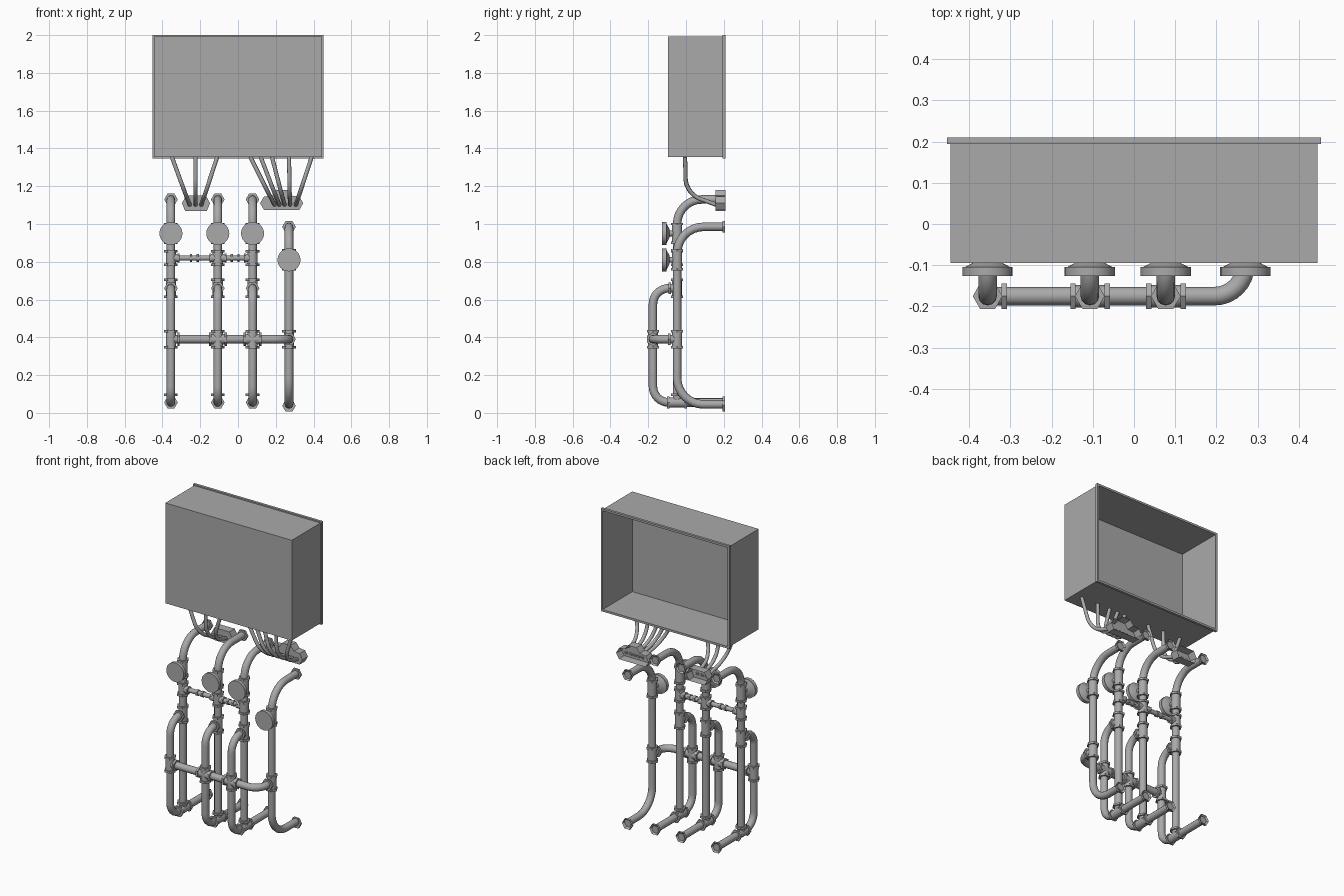
import bpy, bmesh, math
from mathutils import Vector, Matrix
from mathutils.geometry import interpolate_bezier

if "Cube" in bpy.data.objects:
    bpy.data.objects.remove(bpy.data.objects["Cube"])

GREY = (0.4, 0.4, 0.4, 1)
metal = bpy.data.materials.new("grey_metal")
metal.use_nodes = True
metal.diffuse_color = GREY
metal.node_tree.nodes["Principled BSDF"].inputs["Base Color"].default_value = GREY

R = 0.0225            # pipe radius
RISER, BRANCH = -0.047, -0.175   # depth of the rear and front pipe runs
BACK = 0.2
X, Y, Z = Vector((1, 0, 0)), Vector((0, 1, 0)), Vector((0, 0, 1))


def add(name, mesh, smooth=False):
    ob = bpy.data.objects.new(name, mesh)
    bpy.context.collection.objects.link(ob)
    mesh.materials.clear()
    mesh.materials.append(metal)
    if smooth:
        bpy.ops.object.select_all(action='DESELECT')
        ob.select_set(True)
        bpy.context.view_layer.objects.active = ob
        bpy.ops.object.shade_smooth_by_angle(angle=math.radians(40))
    return ob


def from_bmesh(name, bm, smooth=False):
    mesh = bpy.data.meshes.new(name)
    bm.to_mesh(mesh)
    bm.free()
    return add(name, mesh, smooth)


def pipe(name, points, bend=0.1, radius=R):
    """Tube along a path whose corners are rounded."""
    pts = [Vector(p) for p in points]
    path = [pts[0]]
    for a, c, b in zip(pts, pts[1:], pts[2:]):
        d1, d2 = (a - c).normalized(), (b - c).normalized()
        path += interpolate_bezier(c + d1 * bend, c + d1 * bend * 0.45,
                                   c + d2 * bend * 0.45, c + d2 * bend, 9)
    path.append(pts[-1])
    curve = bpy.data.curves.new(name, 'CURVE')
    curve.dimensions = '3D'
    curve.bevel_depth, curve.bevel_resolution = radius, 4
    curve.use_fill_caps = True
    spline = curve.splines.new('POLY')
    spline.points.add(len(path) - 1)
    for sp, p in zip(spline.points, path):
        sp.co = (*p, 1)
    temp = bpy.data.objects.new(name, curve)
    bpy.context.collection.objects.link(temp)
    bpy.context.view_layer.update()
    mesh = bpy.data.meshes.new_from_object(
        temp.evaluated_get(bpy.context.evaluated_depsgraph_get()))
    bpy.data.objects.remove(temp)
    return add(name, mesh, True)


def lathe(name, centre, axis, length, r1, r2=None, sides=16, socket=False):
    """Cylinder or cone centred on a point along an axis."""
    side = X if axis == Z else Z     # keeps a hexagon corner towards y or z
    up = axis.cross(side)
    turn = Matrix((up, side, axis) if axis != Y else (side, up, axis)).transposed()
    if turn.determinant() < 0:
        turn.col[1] = -turn.col[1]
    bm = bmesh.new()
    bmesh.ops.create_cone(bm, cap_ends=True, segments=sides, radius1=r1,
                          radius2=r1 if r2 is None else r2, depth=length,
                          matrix=Matrix.Translation(centre) @ turn.to_4x4())
    if socket:
        cap = max(bm.faces, key=lambda f: f.calc_center_median().dot(axis))
        bmesh.ops.inset_region(bm, faces=[cap], thickness=0.012)
        bmesh.ops.translate(bm, verts=cap.verts, vec=-axis * 0.012)
    return from_bmesh(name, bm, sides > 6)


def ring(x, y, z, axis):
    lathe("hex_collar", Vector((x, y, z)), axis, 0.013, 0.036, sides=6)


def joint(x, y, z, axis, reach=0.042):
    """Thicker sleeve with a collar at each end."""
    c = Vector((x, y, z))
    lathe("joint_sleeve", c, axis, 2 * reach, 0.027)
    for s in (-1, 1):
        ring(*(c + axis * reach * s), axis)


def end_nut(x, z):
    lathe("wall_nut", Vector((x, BACK, z)), Y, 0.014, 0.036, sides=6, socket=True)


def gauge(x, z):
    lathe("gauge_stem", Vector((x, -0.075, z)), Y, 0.05, 0.015)
    lathe("gauge_back", Vector((x, -0.097, z)), Y, 0.018, 0.058, 0.024, 24)
    lathe("gauge_dial", Vector((x, -0.115, z)), Y, 0.022, 0.061, sides=24)
    lathe("gauge_sleeve", Vector((x, RISER, z)), Z, 0.1, 0.027)
    for s in (-1, 1):
        ring(x, RISER, z + 0.05 * s, Z)


# Cabinet, open at the back, with a projecting rim
W, FRONT, LOW, HIGH = 0.445, -0.095, 1.355, 1.993
bm = bmesh.new()
bmesh.ops.create_cube(bm, size=1, matrix=Matrix.Translation((0, (FRONT + 0.2) / 2, (LOW + HIGH) / 2))
                      @ Matrix.Diagonal((2 * W, 0.2 - FRONT, HIGH - LOW, 1)))
bm.faces.ensure_lookup_table()
bmesh.ops.delete(bm, geom=[max(bm.faces, key=lambda f: f.calc_center_median().y)], context='FACES')
cabinet = from_bmesh("cabinet", bm)
shell = cabinet.modifiers.new("wall", 'SOLIDIFY')
shell.thickness, shell.offset = 0.005, -1

bm = bmesh.new()
T = 0.013
mid = (LOW + HIGH) / 2
for s in (-1, 1):
    for loc, size in (((s * (0.453 - T / 2), 0.202, mid), (T, 0.016, 0.654)),
                      ((0, 0.202, mid + s * (0.327 - T / 2)), (0.906 - 2 * T, 0.016, T))):
        bmesh.ops.create_cube(bm, size=1, matrix=Matrix.Translation(loc) @ Matrix.Diagonal((*size, 1)))
from_bmesh("cabinet_rim", bm)

# Three double risers with a front bypass loop each
for x in (-0.355, -0.107, 0.077):
    pipe("riser", [(x, RISER, 0.05), (x, RISER, 1.13), (x, BACK, 1.13)], 0.13)
    pipe("bypass_loop", [(x, RISER, 0.66), (x, BRANCH, 0.66), (x, BRANCH, 0.055), (x, RISER, 0.055)], 0.085)
    pipe("floor_pipe", [(x, RISER, 0.055), (x, BACK, 0.055)])
    end_nut(x, 1.13)
    end_nut(x, 0.055)
    joint(x, RISER, 0.055, Y, 0.046)
    ring(x, RISER, 0.095, Z)
    joint(x, RISER, 0.66, Z, 0.046)
    ring(x, RISER - 0.04, 0.66, Y)
    joint(x, BRANCH, 0.39, Z)
    joint(x, RISER, 0.82, Z, 0.035)
    gauge(x, 0.95)

# Single riser on the left
x = 0.27
pipe("single_riser", [(x, BACK, 0.045), (x, RISER, 0.045), (x, RISER, 0.985), (x, BACK, 0.985)], 0.14)
end_nut(x, 0.038)
end_nut(x, 0.985)
joint(x, RISER, 0.39, Z)
ring(x, RISER - 0.042, 0.39, Y)
gauge(x, 0.81)

# Lower cross pipe, joining the single riser with a bend
pipe("cross_pipe", [(-0.355, BRANCH, 0.39), (x, BRANCH, 0.39), (x, RISER, 0.39)], 0.075)
for rx in (-0.315, -0.148, -0.065, 0.036, 0.119):
    ring(rx, BRANCH, 0.39, X)
for cx in (-0.107, 0.077):
    lathe("cross_sleeve", Vector((cx, BRANCH, 0.39)), X, 0.08, 0.027)

# Thin upper link between the double risers
pipe("upper_link", [(-0.355, RISER, 0.82), (0.077, RISER, 0.82)], radius=0.014)
for a, b in ((-0.355, -0.107), (-0.107, 0.077)):
    for c, s in ((a, 1), (b, -1)):
        lathe("link_sleeve", Vector((c + s * 0.02, RISER, 0.82)), X, 0.04, 0.022)
        lathe("link_collar", Vector((c + s * 0.04, RISER, 0.82)), X, 0.01, 0.025, sides=6)
    for s in (-1, 1):
        lathe("link_coupling", Vector(((a + b) / 2 + s * 0.018, RISER, 0.82)), X, 0.012, 0.021, sides=6)


# Cable entry trays, hollow at the back
def tray(name, outline):
    bm = bmesh.new()
    face = bm.faces.new([bm.verts.new((px, 0.155, pz)) for px, pz in outline])
    walls = bmesh.ops.extrude_face_region(bm, geom=[face])
    verts = [g for g in walls["geom"] if isinstance(g, bmesh.types.BMVert)]
    bmesh.ops.translate(bm, verts=verts, vec=(0, 0.055, 0))
    bmesh.ops.recalc_face_normals(bm, faces=bm.faces)
    cap = max(bm.faces, key=lambda f: f.calc_center_median().y)
    bmesh.ops.inset_region(bm, faces=[cap], thickness=0.006)
    bmesh.ops.translate(bm, verts=cap.verts, vec=(0, -0.048, 0))
    from_bmesh(name, bm)


tray("small_cable_tray", [(-0.28, 1.07), (-0.165, 1.07), (-0.148, 1.11), (-0.17, 1.15),
                          (-0.275, 1.15), (-0.297, 1.11)])
tray("large_cable_tray", [(0.137, 1.075), (0.325, 1.075), (0.345, 1.11), (0.325, 1.145), (0.285, 1.15),
                          (0.262, 1.18), (0.203, 1.18), (0.18, 1.15), (0.137, 1.145), (0.117, 1.11)])

# Cables from the cabinet floor to the trays
for top, end in ((-0.35, -0.255), (-0.225, -0.225), (-0.11, -0.195), (0.065, 0.195),
                 (0.12, 0.22), (0.18, 0.247), (0.27, 0.275), (0.39, 0.305)):
    knee = top + (end - top) * 0.75
    pipe("cable", [(top, -0.005, LOW), (knee, 0, 1.16), (end, 0.165, 1.1)], 0.08, 0.011)
